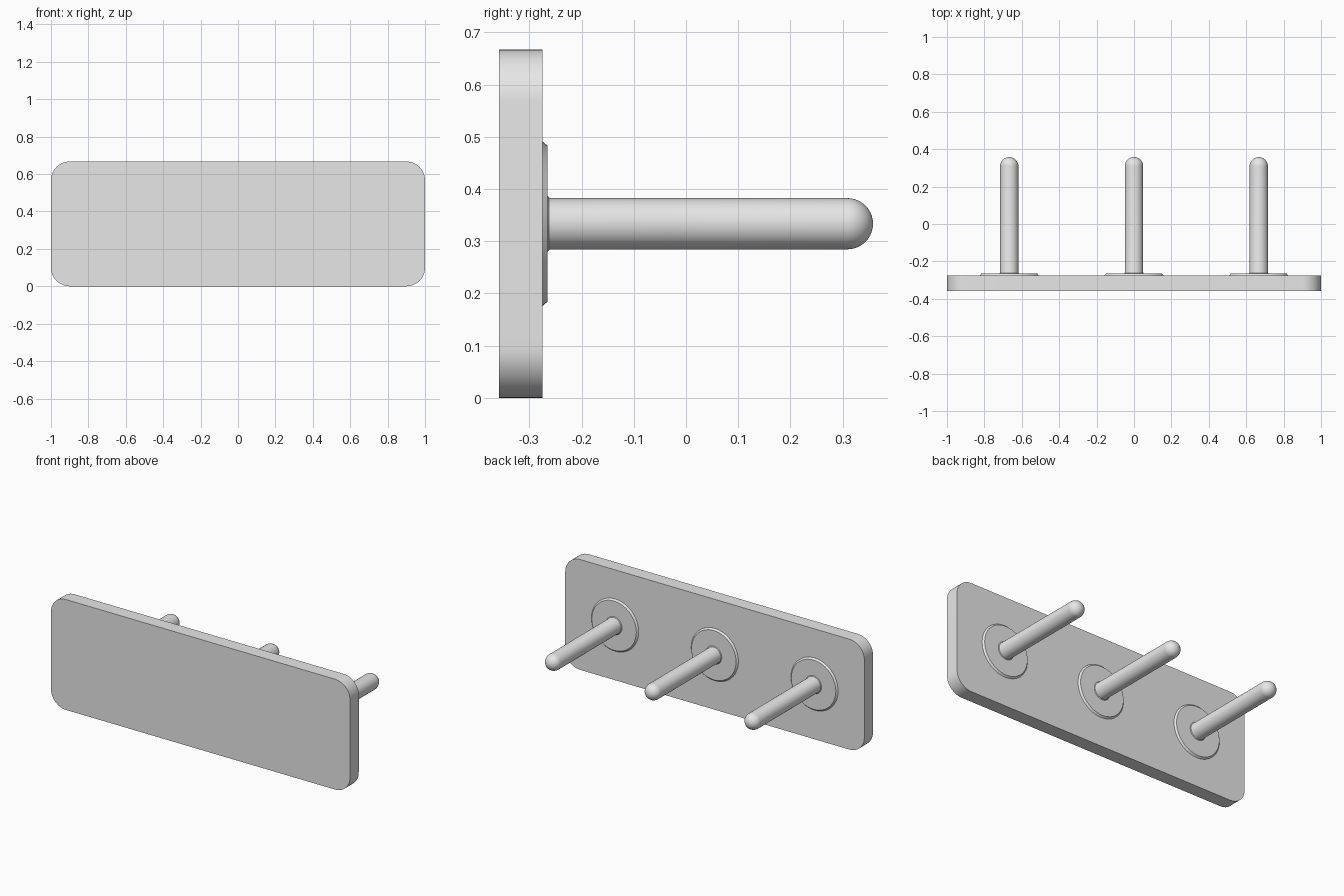
import bpy, bmesh, math
from mathutils import Vector, Matrix

old = bpy.data.objects.get("Cube")
if old:
    bpy.data.objects.remove(old, do_unlink=True)

grey = bpy.data.materials.new("light_grey")
grey.use_nodes = True
grey.diffuse_color = (0.8, 0.8, 0.8, 1)
grey.node_tree.nodes["Principled BSDF"].inputs["Base Color"].default_value = (0.8, 0.8, 0.8, 1)

FRONT, FACE, TIP = -0.358, -0.275, 0.358
MID_Z = 0.3335


def finish(name, bm):
    bmesh.ops.recalc_face_normals(bm, faces=bm.faces)
    mesh = bpy.data.meshes.new(name)
    bm.to_mesh(mesh)
    bm.free()
    obj = bpy.data.objects.new(name, mesh)
    bpy.context.collection.objects.link(obj)
    mesh.materials.append(grey)
    bpy.ops.object.select_all(action="DESELECT")
    obj.select_set(True)
    bpy.context.view_layer.objects.active = obj
    bpy.ops.object.shade_smooth_by_angle(angle=math.radians(30))
    return obj


def lathe(name, profile, x, steps=48):
    """Spin (radius, y) points about the peg axis."""
    bm = bmesh.new()
    verts = [bm.verts.new((r, y, 0)) for r, y in profile]
    edges = [bm.edges.new(pair) for pair in zip(verts, verts[1:])]
    bmesh.ops.spin(bm, geom=verts + edges, cent=(0, 0, 0), axis=(0, 1, 0),
                   angle=math.tau, steps=steps)
    bmesh.ops.remove_doubles(bm, verts=bm.verts, dist=1e-5)
    bmesh.ops.translate(bm, verts=bm.verts, vec=(x, 0, MID_Z))
    return finish(name, bm)


# Board with four rounded corners
bm = bmesh.new()
bmesh.ops.create_cube(bm, size=1, matrix=Matrix.Translation(
    (0, (FRONT + FACE) / 2, MID_Z)) @ Matrix.Diagonal((2, FACE - FRONT, 2 * MID_Z, 1)))
corners = [e for e in bm.edges
           if abs((e.verts[0].co - e.verts[1].co).normalized().y) > 0.9]
bmesh.ops.bevel(bm, geom=corners, offset=0.1, segments=12, profile=0.5, affect="EDGES")
finish("board", bm)

# Raised flange and round-ended peg, three times along the board
R = 0.049
flange = [(0, FACE - 0.005), (0.158, FACE - 0.005), (0.158, FACE),
          (0.149, FACE + 0.01), (0, FACE + 0.01)]
peg = [(0, FACE), (R + 0.006, FACE), (R + 0.005, FACE + 0.01), (R + 0.001, FACE + 0.013), (R, FACE + 0.017)]
peg += [(R * math.cos(a), TIP - R + R * math.sin(a))
        for a in (i * math.pi / 20 for i in range(10))] + [(0, TIP)]
for side, x in (("right", -0.667), ("middle", 0), ("left", 0.667)):
    lathe(side + "_flange", flange, x)
    lathe(side + "_peg", peg, x)
